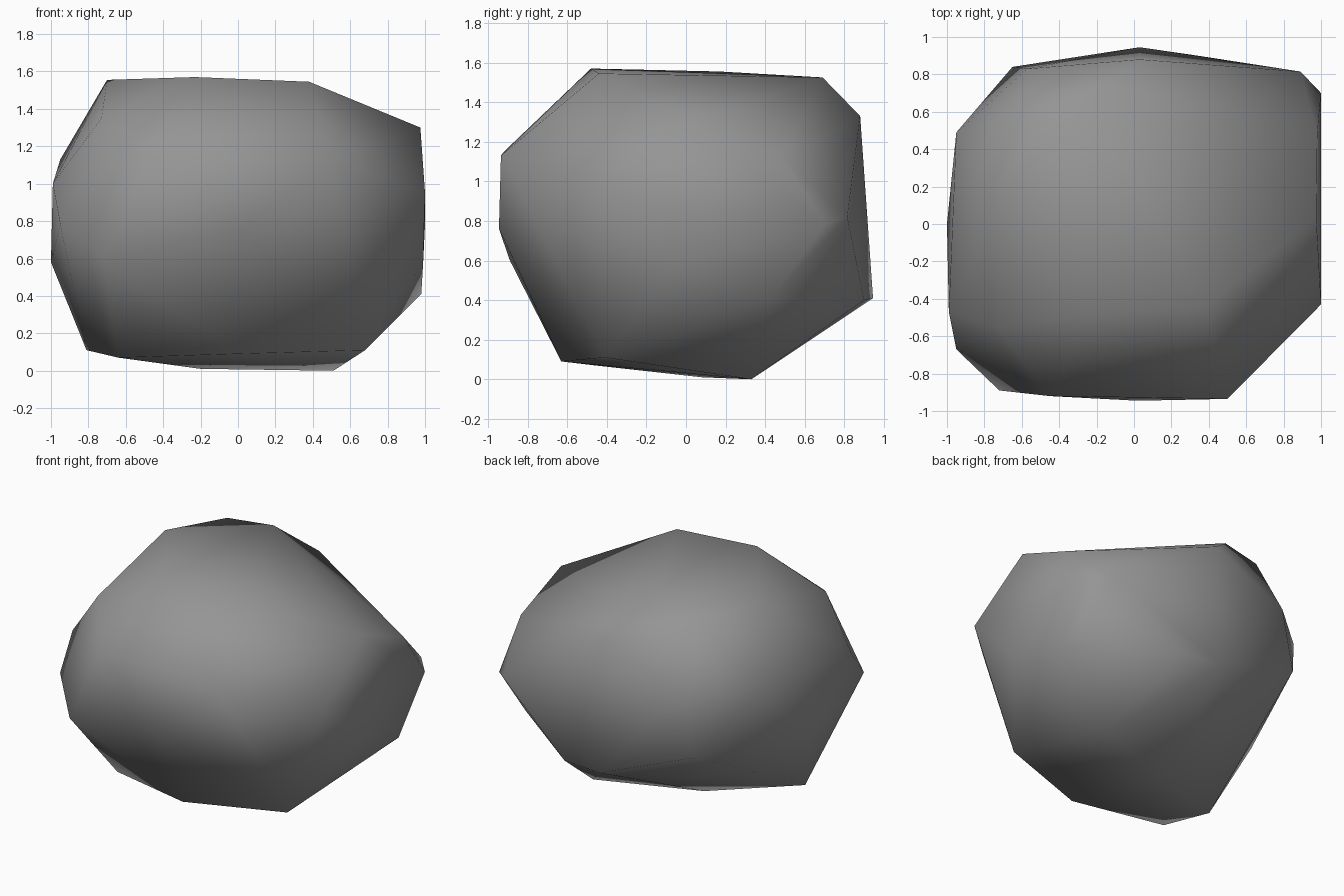
import bpy
import bmesh
from mathutils import Vector

# Remove the default object
default_cube = bpy.data.objects.get("Cube")
if default_cube:
    bpy.data.objects.remove(default_cube, do_unlink=True)


def make_material(name, colour):
    material = bpy.data.materials.new(name)
    material.use_nodes = True
    material.diffuse_color = colour
    shader = next(n for n in material.node_tree.nodes if n.type == "BSDF_PRINCIPLED")
    shader.inputs["Base Color"].default_value = colour
    shader.inputs["Roughness"].default_value = 0.9
    return material


def make_hull(name, corner_groups, material):
    """Wrap a tight convex skin around the chipped corners of a stone."""
    mesh = bpy.data.meshes.new(name)
    bm = bmesh.new()
    for group in corner_groups:
        for corner in group:
            bm.verts.new(Vector(corner))
    bmesh.ops.convex_hull(bm, input=list(bm.verts), use_existing_faces=False)
    # Drop any corner that ended up inside the skin
    unused = [v for v in bm.verts if not v.link_faces]
    bmesh.ops.delete(bm, geom=unused, context="VERTS")
    bmesh.ops.recalc_face_normals(bm, faces=list(bm.faces))
    for face in bm.faces:
        face.smooth = True
    bm.to_mesh(mesh)
    bm.free()
    mesh.materials.append(material)
    stone = bpy.data.objects.new(name, mesh)
    bpy.context.collection.objects.link(stone)
    return stone


# Flattened underside of the boulder
underside = [
    (.51, .33, 0), (-.2, .08, .01), (-.64, -.46, .07),
    (-.81, -.2, .11), (0, -.63, .09), (.68, -.41, .11),
]

# Bulging corners around the lower and middle girth
girth = [
    (.98, .43, .41), (.99, -.05, .58), (1, .7, .785), (.89, .815, .82),
    (.03, .945, .41), (.34, .9, .4), (-.65, .84, .66), (-1, 0, .58),
    (-.95, -.67, .78), (-.72, -.89, .6), (.02, -.945, .76), (1, -.43, .95),
]

# Chipped shoulders
shoulders = [
    (.975, .03, 1.3), (.98, .48, 1.12), (.03, .88, 1.33), (-.57, .83, 1.1),
    (-.95, .49, 1.13), (-.99, -.47, 1), (-.73, -.55, 1.35),
    (-.45, -.92, 1.15), (.5, -.935, 1.13),
]

# Broad worn crown
crown = [
    (-.23, -.48, 1.57), (.38, -.44, 1.545), (-.7, .17, 1.555),
    (-.52, .62, 1.52), (-.2, .69, 1.525),
]

stone_grey = make_material("stone grey", (.3, .3, .3, 1))
make_hull("boulder", [underside, girth, shoulders, crown], stone_grey)
